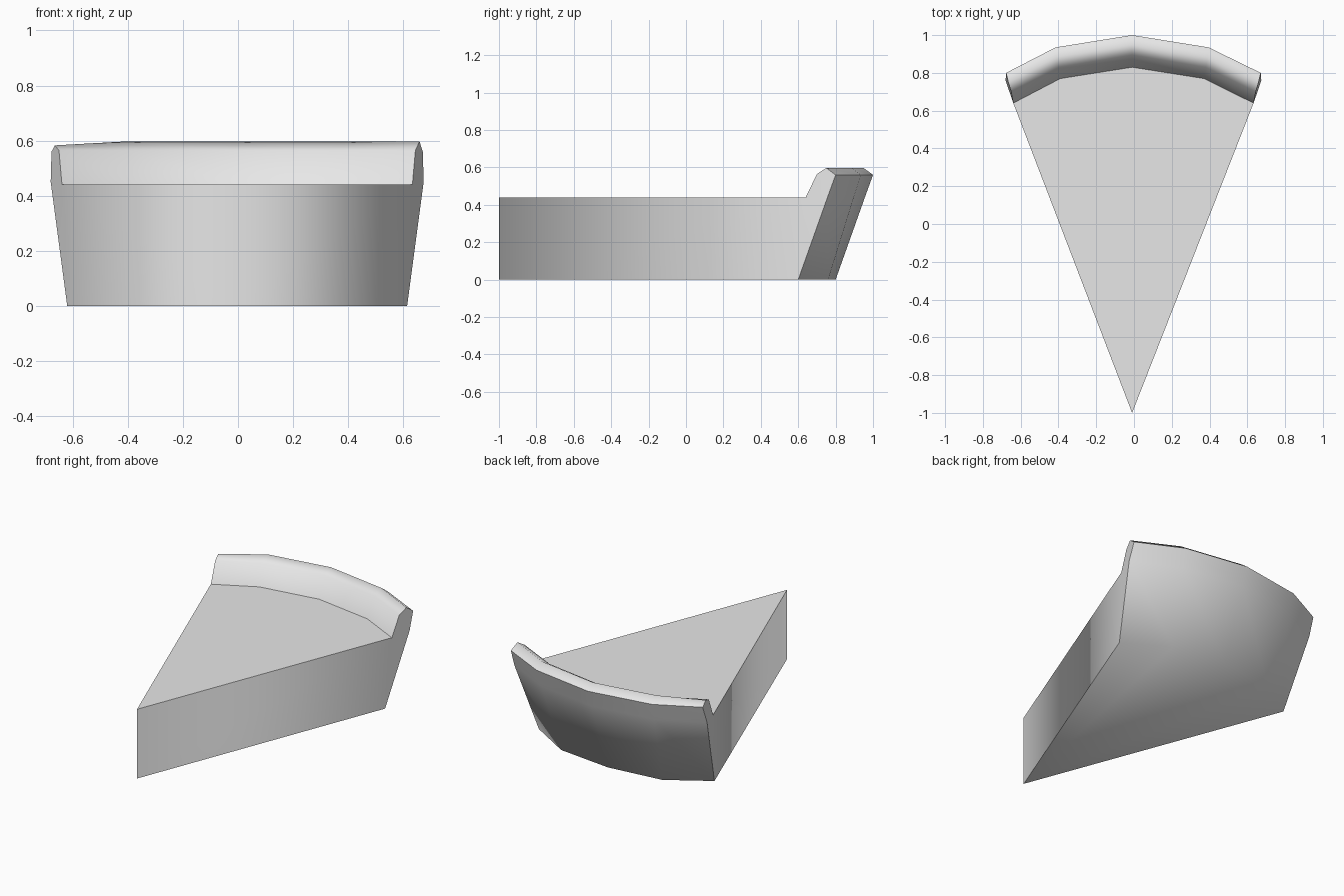
import bpy
import bmesh

cube = bpy.data.objects.get("Cube")
if cube:
    bpy.data.objects.remove(cube, do_unlink=True)

# Material
grey = bpy.data.materials.new("plain_grey")
grey.use_nodes = True
colour = (0.8, 0.8, 0.8, 1)
grey.diffuse_color = colour
grey.node_tree.nodes["Principled BSDF"].inputs["Base Color"].default_value = colour

# Crust rows as (x, y, z) at the slice end, then (x, y) at mid and (y) at centre
rows = [
    ((0.617, 0.60, 0.0), (0.355, 0.76), 0.80),    # bottom rim
    ((0.677, 0.76, 0.45), (0.395, 0.90), 0.96),   # back wall
    ((0.674, 0.80, 0.56), (0.405, 0.935), 1.0),   # outer lip
    ((0.662, 0.75, 0.597), (0.40, 0.885), 0.95),  # ridge
    ((0.647, 0.70, 0.565), (0.39, 0.83), 0.895),  # inner lip
    ((0.636, 0.64, 0.44), (0.38, 0.77), 0.83),    # filling line
]
SHIFT = -0.01

bm = bmesh.new()
grid = []
for (ex, ey, z), (mx, my), cy in rows:
    points = [(-ex - 0.003, ey), (-mx + SHIFT, my), (SHIFT, cy),
              (mx + SHIFT, my), (ex - 0.003, ey)]
    grid.append([bm.verts.new((x, y, z)) for x, y in points])
grid[3][0].co.z -= 0.014
tip_low = bm.verts.new((SHIFT, -1, 0))
tip_high = bm.verts.new((SHIFT, -1, 0.44))


def face(verts, group):
    f = bm.faces.new(verts)
    f.smooth = True
    groups[f] = group


groups = {}
# Back wall and crust lip strips
for i in range(len(rows) - 1):
    for j in range(4):
        a, b = grid[i], grid[i + 1]
        face((a[j], a[j + 1], b[j + 1], b[j]), "shell" if i < 2 else "lip")

# Underside, flowing into the back wall, and the flat top
for j in range(4):
    face((tip_low, grid[0][j], grid[0][j + 1]), "shell")
face([tip_high] + grid[-1], "top")

# Cut sides, each with its crust end
for j in (0, 4):
    face((tip_low, tip_high, grid[-1][j], grid[0][j]), "side")
    face([row[j] for row in grid], "side")

bmesh.ops.recalc_face_normals(bm, faces=bm.faces[:])

# Hard edges only where two surface groups meet
for e in bm.edges:
    e.smooth = len({groups[f] for f in e.link_faces}) == 1

mesh = bpy.data.meshes.new("pie_slice")
bm.to_mesh(mesh)
bm.free()
mesh.materials.append(grey)
bpy.context.collection.objects.link(bpy.data.objects.new("pie_slice", mesh))
